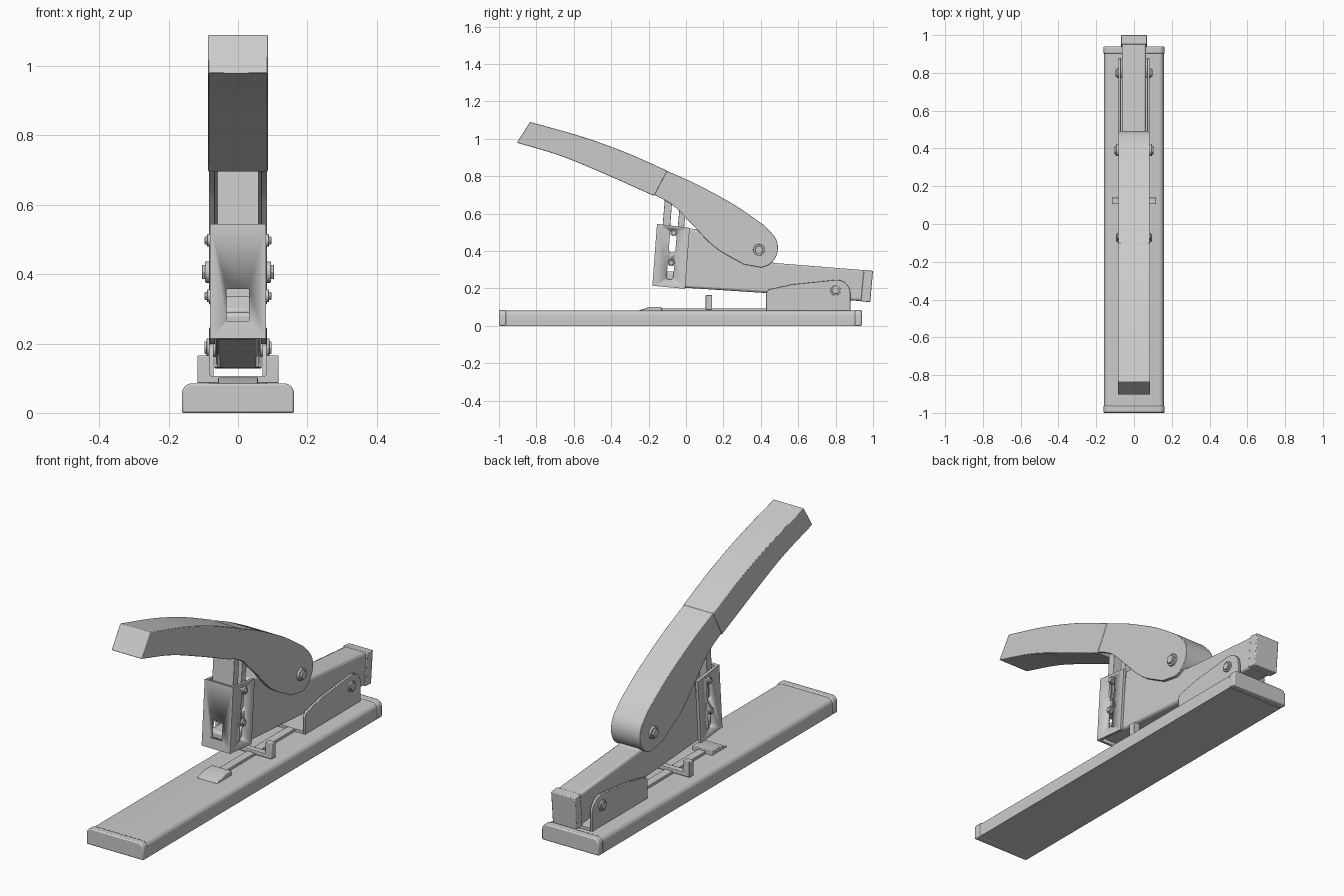
import bpy, bmesh, math
from mathutils import Vector

if "Cube" in bpy.data.objects:
    bpy.data.objects.remove(bpy.data.objects["Cube"])


def prism(name, pts, a, b, axis='X', bevel=0, mirror=False, segs=2):
    """Extrude a profile: (y,z) points along X, or (x,z) points along Y."""
    bm = bmesh.new()
    put = (lambda p, t: (t, p[0], p[1])) if axis == 'X' else (lambda p, t: (p[0], t, p[1]))
    lo = [bm.verts.new(put(p, a)) for p in pts]
    hi = [bm.verts.new(put(p, b)) for p in pts]
    bm.faces.new(lo)
    bm.faces.new(hi)
    for i in range(len(pts)):
        j = (i + 1) % len(pts)
        bm.faces.new((lo[i], lo[j], hi[j], hi[i]))
    bmesh.ops.recalc_face_normals(bm, faces=bm.faces)
    me = bpy.data.meshes.new(name)
    bm.to_mesh(me)
    bm.free()
    me.polygons.foreach_set("use_smooth", [True] * len(me.polygons))
    me.set_sharp_from_angle(angle=math.radians(30))
    ob = bpy.data.objects.new(name, me)
    bpy.context.collection.objects.link(ob)
    if mirror:
        m = ob.modifiers.new("mirror", 'MIRROR')
        m.use_axis = (True, False, False)
        m.use_mirror_merge = False
    if bevel:
        m = ob.modifiers.new("bevel", 'BEVEL')
        m.width, m.segments, m.limit_method = bevel, segs, 'ANGLE'
        m.angle_limit = math.radians(40)
    return ob


def arc(cx, cy, r, a0, a1, n=8):
    return [(cx + r * math.cos(math.radians(a0 + (a1 - a0) * i / n)),
             cy + r * math.sin(math.radians(a0 + (a1 - a0) * i / n))) for i in range(n + 1)]


def curve(pts, n=5):
    """Catmull-Rom curve through the points."""
    p = [Vector(q) for q in pts]
    p = [2 * p[0] - p[1]] + p + [2 * p[-1] - p[-2]]
    out = []
    for i in range(1, len(p) - 2):
        a, b, c, d = p[i - 1:i + 3]
        for k in range(n):
            t = k / n
            out.append(0.5 * (2 * b + (c - a) * t + (2 * a - 5 * b + 4 * c - d) * t * t
                              + (3 * b - a - 3 * c + d) * t ** 3))
    return [tuple(q) for q in out + [p[-2]]]


def rect(x0, x1, z0, z1):
    return [(x0, z0), (x1, z0), (x1, z1), (x0, z1)]


def inset_strip(pts, t):
    """Closed strip of thickness t on the right-hand side of a path."""
    inner = []
    for i, p in enumerate(pts):
        d = Vector(pts[min(i + 1, len(pts) - 1)]) - Vector(pts[max(i - 1, 0)])
        d.normalize()
        inner.append((p[0] + d.y * t, p[1] - d.x * t))
    return pts + inner[::-1]


def cut(ob, cutter):
    cutter.hide_render = True
    cutter.hide_viewport = True
    m = ob.modifiers.new("cut", 'BOOLEAN')
    m.object, m.solver = cutter, 'EXACT'


def bolt(name, y, z, r, x0, x1):
    """Mirrored round washer with a hexagonal head."""
    mid = x0 + (x1 - x0) * 0.55
    prism(name + "_washer", arc(y, z, r, 0, 345, 23), x0 - 0.02, mid, mirror=True, bevel=0.002)
    prism(name + "_head", arc(y, z, r * 0.75, 0, 300, 5), mid - 0.005, x1, mirror=True, bevel=0.002)


# base with end caps
def base_section(w, h, r):
    return [(-w, 0), (w, 0)] + arc(w - r, h - r, r, 0, 90) + arc(r - w, h - r, r, 90, 180)

prism("base", base_section(.158, .081, .028), -.965, .905, 'Y')
prism("base_front_cap", base_section(.162, .085, .03), -1, -.962, 'Y', .006)
prism("base_rear_cap", base_section(.162, .085, .03), .902, .94, 'Y', .006)

# anvil, guide rail and paper stop
prism("anvil", [(-.25, .078), (-.25, .084), (-.19, .102), (-.13, .102), (-.13, .078)], -.057, .057, bevel=.003)
prism("guide_rail", rect(-.13, .45, .075, .094), -.022, .022, bevel=.002)
prism("paper_stop", [(-.117, .086), (.117, .086), (.117, .165), (.08, .165), (.08, .106),
                     (-.08, .106), (-.08, .165), (-.117, .165)], .105, .14, 'Y', .003)

# hinge bracket
plate = [(.428, .082), (.428, .17)] + arc(.455, .172, .025, 165, 100, 4) + [(.57, .222)] \
    + arc(.805, .172, .074, 97, 0, 10) + [(.879, .082)]
prism("bracket_side", plate, .07, .083, mirror=True, bevel=.002)
prism("bracket_floor", rect(.43, .877, .08, .095), -.08, .08)
bolt("bracket_bolt", .80, .188, .027, .083, .097)

# magazine arm and its end cap
prism("magazine_arm", [(-.15, .213), (.42, .176), (.945, .131), (.96, .297), (.46, .337), (.44, .41),
                       (.38, .45), (.09, .512), (.01, .522), (-.02, .29), (-.15, .29)],
      -.064, .064, bevel=.012)
prism("magazine_end_cap", [(.935, .131), (.985, .127), (1, .294), (.95, .299)], -.068, .068, bevel=.004)

# stapling head: front plate and slotted sides
front = prism("head_front", [(-.18, .214), (-.155, .545), (-.141, .543), (-.166, .213)], -.081, .081)
cut(front, prism("window_cutter", rect(-.033, .031, .265, .357), -.3, 0, 'Y'))
side = prism("head_side", [(-.17, .2135), (-.145, .544), (.02, .524), (-.005, .198)], .067, .081, mirror=True)
for i, (y, z0, z1) in enumerate([(-.071, .41, .497), (-.083, .265, .335)]):
    slot = arc(y + .004, z1, .018, 0, 180) + arc(y - .003, z0, .018, 180, 360)
    cut(side, prism(f"slot_cutter_{i}", slot, -.2, .2))
for i, (y, z) in enumerate([(-.066, .497), (-.079, .337)]):
    bolt(f"head_screw_{i}", y, z, .018, .081, .096)

# driver plates between head and handle
prism("front_driver", [(-.141, .335), (-.1, .335), (-.07, .72), (-.11, .72)], -.06, .06, bevel=.002)
prism("rear_driver", [(-.06, .36), (-.025, .36), (.004, .68), (-.03, .68)], -.05, .05, bevel=.002)

# handle: curved channel made of two cheeks and a top strip
top = curve([(-.13, .84), (-.03, .797), (.075, .748), (.262, .645), (.42, .536)])
top += arc(.385, .417, .107, 52, -80, 14)[1:]
under = curve([(.31, .328), (.155, .42), (.02, .556), (-.075, .648), (-.19, .71)])
prism("handle_cheek", top + under, .066, .083, mirror=True, bevel=.002)
prism("handle_top", inset_strip(top[:-3], .017), -.075, .075)
bolt("handle_bolt", .39, .406, .031, .083, .104)

# grip
grip = curve([(-.834, 1.09), (-.567, 1.015), (-.326, .929), (-.1, .829)]) \
    + curve([(-.171, .695), (-.46, .823), (-.674, .91), (-.904, .979)])
prism("grip", grip, -.086, .086, bevel=.003)
